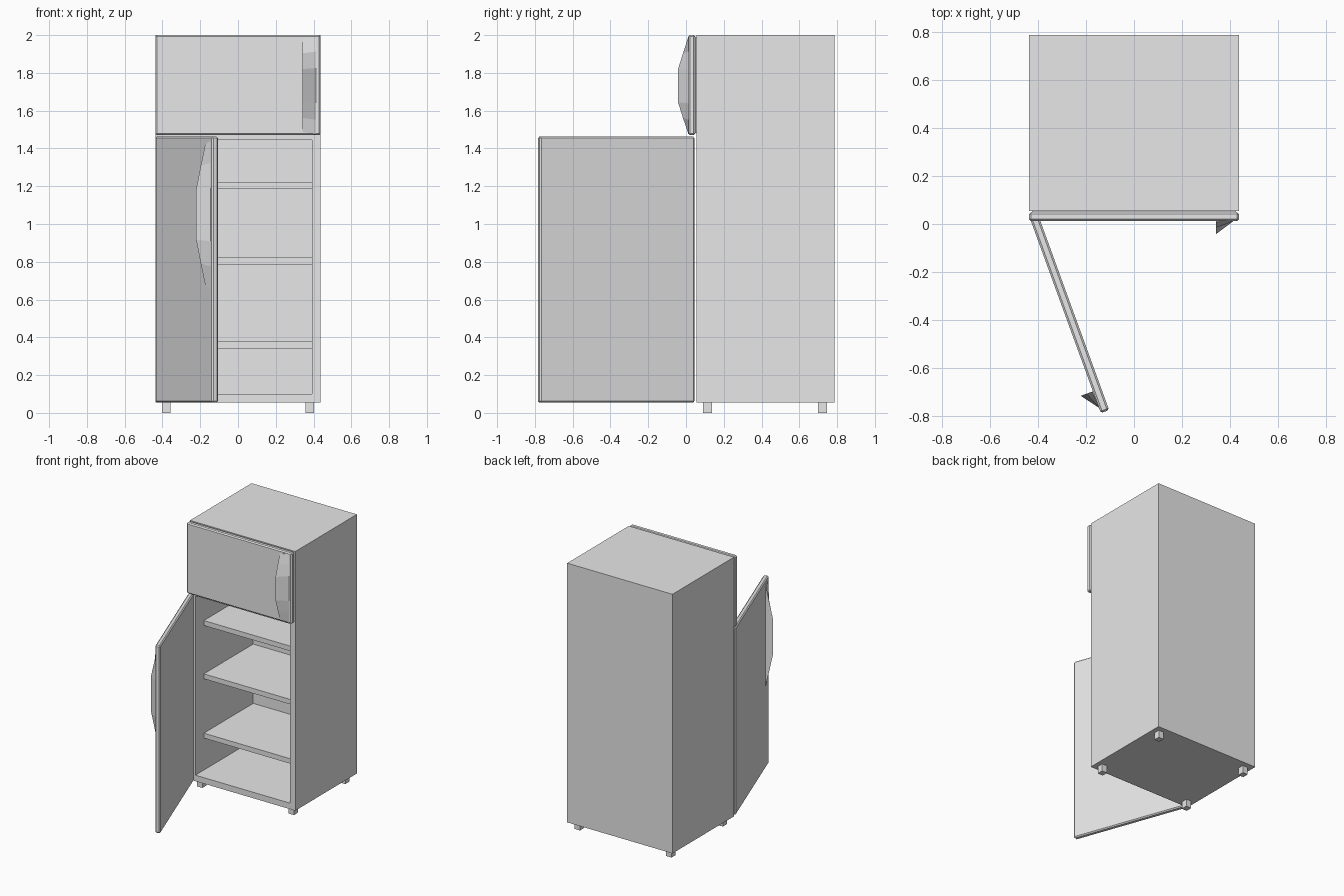
import bpy, bmesh, math
from mathutils import Vector, Matrix

if "Cube" in bpy.data.objects:
    bpy.data.objects.remove(bpy.data.objects["Cube"], do_unlink=True)

grey = bpy.data.materials.new("light grey")
grey.use_nodes = True
grey.diffuse_color = (0.8, 0.8, 0.8, 1)
grey.node_tree.nodes["Principled BSDF"].inputs["Base Color"].default_value = (0.8, 0.8, 0.8, 1)

HALF = 0.437          # half width of the cabinet
FRONT, BACK = 0.055, 0.785
WALL = 0.045
BASE = 0.055


def finish(name, bm):
    bmesh.ops.recalc_face_normals(bm, faces=bm.faces)
    mesh = bpy.data.meshes.new(name)
    bm.to_mesh(mesh)
    bm.free()
    mesh.materials.append(grey)
    obj = bpy.data.objects.new(name, mesh)
    bpy.context.scene.collection.objects.link(obj)
    return obj


def box_mesh(lo, hi):
    lo, hi = Vector(lo), Vector(hi)
    bm = bmesh.new()
    bmesh.ops.create_cube(bm, size=1)
    for v in bm.verts:
        v.co = Vector([(a + b) / 2 + c * (b - a) for a, b, c in zip(lo, hi, v.co)])
    return bm


def box(name, lo, hi):
    return finish(name, box_mesh(lo, hi))


def door(name, width, z0, z1):
    # Hinge corner at the local origin, outer face at y = 0
    bm = box_mesh((0, 0, z0), (width, 0.037, z1))
    bmesh.ops.bevel(bm, geom=bm.edges[:], offset=0.008, segments=1,
                    affect='EDGES', profile=0.5)
    return finish(name, bm)


def handle(name, z0, z1):
    # Arched wedge: the ridge bows out and slopes back to the door edge
    arch = [(0, 0.003), (0.15, 0.028), (0.32, 0.054),
            (0.68, 0.054), (0.85, 0.028), (1, 0.003)]
    bm = bmesh.new()
    rings = []
    for t, out in arch:
        z_edge = z0 + t * (z1 - z0)
        z_grip = z_edge + 0.05 * (0.5 - t) * (z1 - z0)
        rings.append([bm.verts.new(p) for p in
                      ((0.778, 0, z_grip), (0.778, -out, z_grip), (0.85, 0, z_edge))])
    for a, b in zip(rings, rings[1:]):
        for i in range(3):
            j = (i + 1) % 3
            bm.faces.new((a[i], a[j], b[j], b[i]))
    bm.faces.new(rings[0])
    bm.faces.new(rings[-1])
    return finish(name, bm)


# Cabinet with a recessed open compartment
bm = box_mesh((-HALF, FRONT, BASE), (HALF, BACK, 2))
inner = HALF - WALL
for co, no in (((inner, 0, 0), (1, 0, 0)), ((-inner, 0, 0), (1, 0, 0)),
               ((0, 0, 0.1), (0, 0, 1)), ((0, 0, 1.445), (0, 0, 1))):
    bmesh.ops.bisect_plane(bm, geom=bm.verts[:] + bm.edges[:] + bm.faces[:],
                           plane_co=co, plane_no=no)
mouth = [f for f in bm.faces
         if f.normal.y < -0.9 and abs(f.calc_center_median().x) < 0.1
         and 0.1 < f.calc_center_median().z < 1.445]
pushed = bmesh.ops.extrude_discrete_faces(bm, faces=mouth)["faces"]
for f in pushed:
    bmesh.ops.translate(bm, verts=f.verts[:], vec=(0, BACK - WALL - FRONT, 0))
finish("cabinet", bm)

# Shelves
for i, z in enumerate((0.34, 0.785, 1.185)):
    box(f"shelf_{i + 1}", (-inner, 0.155, z), (inner, BACK - WALL, z + 0.037))

# Feet
for side, x in (("right", -0.38), ("left", 0.38)):
    for end, y in (("front", 0.113), ("back", 0.722)):
        box(f"{end}_{side}_foot", (x - 0.022, y - 0.024, 0), (x + 0.022, y + 0.024, BASE))

# Closed upper door with its seal
upper = Matrix.Translation((-HALF, 0.012, 0))
door("freezer_door", 2 * HALF, 1.47, 2.0).matrix_world = upper
handle("freezer_handle", 1.475, 1.99).matrix_world = upper
box("freezer_seal", (-HALF + 0.012, 0.045, 1.482), (HALF - 0.012, FRONT, 1.988))

# Lower door swung open on its right-hand hinge
swing = Matrix.Translation((-HALF, 0.035, 0)) @ Matrix.Rotation(math.radians(-70), 4, 'Z')
door("main_door", 2 * HALF, BASE, 1.463).matrix_world = swing
handle("main_handle", 0.66, 1.44).matrix_world = swing
